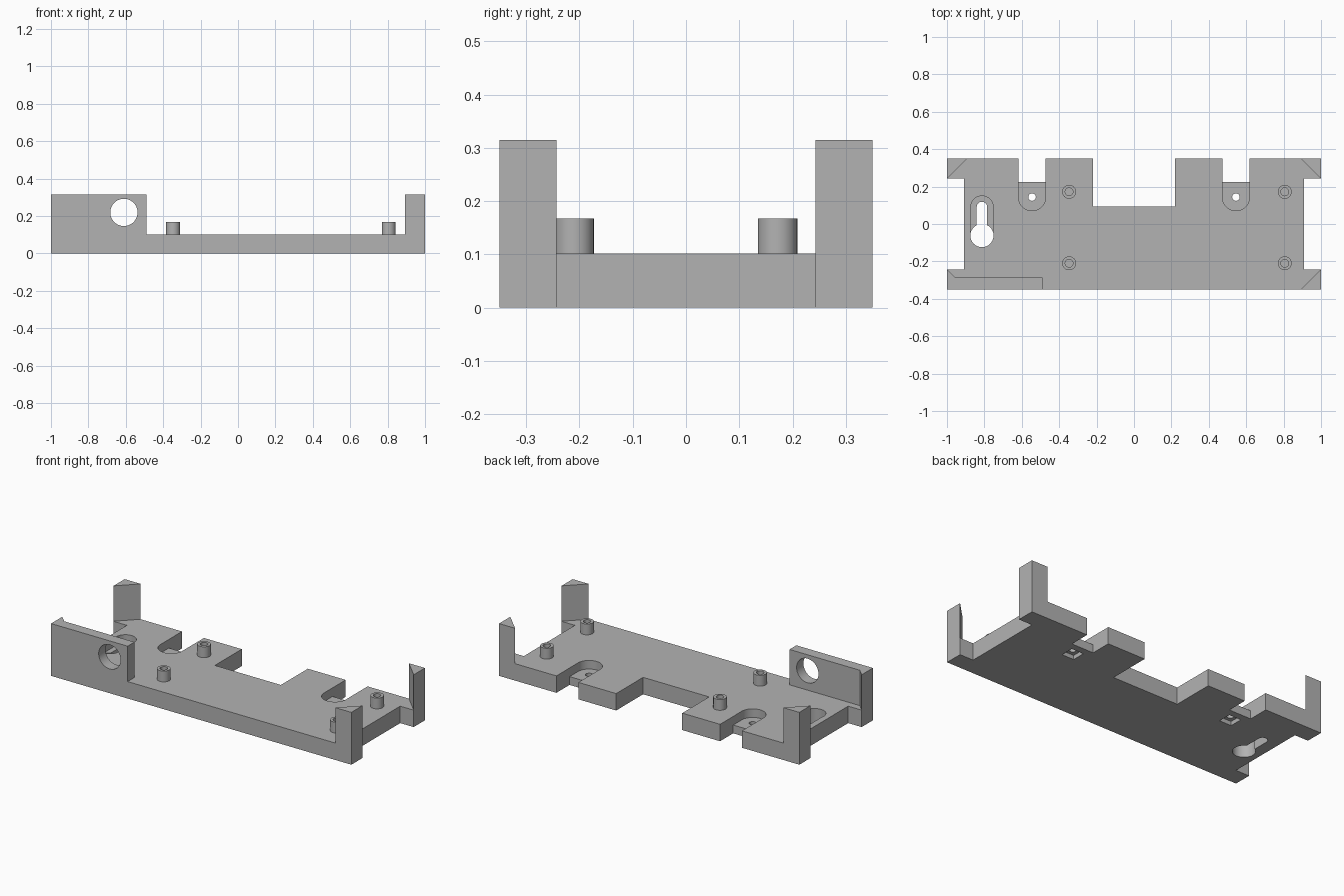
import bpy, bmesh, math

if "Cube" in bpy.data.objects:
    bpy.data.objects.remove(bpy.data.objects["Cube"])

H = 0.102    # plate thickness
TOP = 0.315  # top of the corner posts
grey = bpy.data.materials.new("plain grey")
grey.diffuse_color = (0.45, 0.45, 0.45, 1)
grey.use_nodes = True
grey.node_tree.nodes["Principled BSDF"].inputs["Base Color"].default_value = grey.diffuse_color


def prism(name, pts, z0, z1):
    """Extrude a closed xy outline (counter-clockwise) from z0 to z1."""
    bm = bmesh.new()
    low = [bm.verts.new((x, y, z0)) for x, y in pts]
    high = [bm.verts.new((x, y, z1)) for x, y in pts]
    bm.faces.new(low[::-1])
    bm.faces.new(high)
    n = len(pts)
    for i in range(n):
        j = (i + 1) % n
        bm.faces.new((low[i], low[j], high[j], high[i]))
    bmesh.ops.recalc_face_normals(bm, faces=bm.faces[:])
    me = bpy.data.meshes.new(name)
    bm.to_mesh(me)
    bm.free()
    me.materials.append(grey)
    ob = bpy.data.objects.new(name, me)
    bpy.context.collection.objects.link(ob)
    return ob


def arc(cx, cy, r, a0, a1, n):
    return [(cx + r * math.cos(math.radians(a0 + (a1 - a0) * i / n)),
             cy + r * math.sin(math.radians(a0 + (a1 - a0) * i / n))) for i in range(n + 1)]


def circle(cx, cy, r, n=40):
    return arc(cx, cy, r, 0, 360, n)[:-1]


def rect(x0, x1, y0, y1):
    return [(x0, y0), (x1, y0), (x1, y1), (x0, y1)]


def select(ob):
    bpy.ops.object.select_all(action='DESELECT')
    ob.select_set(True)
    bpy.context.view_layer.objects.active = ob


def cut(ob, cutter):
    m = ob.modifiers.new("cut", 'BOOLEAN')
    m.operation, m.solver, m.object = 'DIFFERENCE', 'EXACT', cutter
    select(ob)
    bpy.ops.object.modifier_apply(modifier=m.name)
    bpy.data.objects.remove(cutter, do_unlink=True)


def smooth(ob):
    select(ob)
    bpy.ops.object.shade_smooth_by_angle(angle=math.radians(30))


# Base plate with side notches and a wide back notch
half = [(0.22, 0.094), (0.22, 0.35), (1, 0.35), (1, 0.243), (0.91, 0.243),
        (0.91, -0.243), (1, -0.243), (1, -0.35)]
outline = half[::-1] + [(-x, y) for x, y in half]
# order: front right -> back notch right -> back notch left -> front left
plate = prism("base_plate", outline, 0, H)

# Screw lugs: U pocket, open back, nut recess below, screw hole
for x in (-0.545, 0.545):
    cy, r = 0.144, 0.073
    cut(plate, prism("pocket", arc(x, cy, r, 180, 360, 24) + [(x + r, 0.4), (x - r, 0.4)], 0.05, 0.2))
    cut(plate, prism("open", rect(x - r, x + r, 0.225, 0.4), -0.1, 0.2))
    cut(plate, prism("nut", rect(x - 0.04, x + 0.04, cy - 0.04, cy + 0.04), -0.1, 0.025))
    cut(plate, prism("screw", circle(x, cy, 0.02, 24), -0.1, 0.2))

# Keyhole hanger: wide recess above, narrow slot and round hole through
kx = -0.813
for r, top, z0 in ((0.06, 0.15, 0.05), (0.028, 0.119, -0.1)):
    pts = arc(kx, top - r, r, 0, 180, 24) + [(kx - r, -0.062), (kx + r, -0.062)]
    cut(plate, prism("slot", pts, z0, 0.2))
cut(plate, prism("round", circle(kx, -0.062, 0.062), -0.1, 0.2))
smooth(plate)

# Triangular corner posts
for name, sx, sy in (("post_back_left", -1, 1), ("post_back_right", 1, 1), ("post_front_right", 1, -1)):
    prism(name, [(sx, sy * 0.35), (sx * 0.893, sy * 0.35), (sx, sy * 0.243)], H, TOP)

# Front wall with its corner gusset and a round cable hole
wall = prism("front_wall", [(-1, -0.35), (-0.49, -0.35), (-0.49, -0.285), (-0.958, -0.285), (-1, -0.243)], H, TOP)
hole = prism("cable_hole", circle(0, 0, 0.073, 48), -0.2, 0.2)
hole.rotation_euler = (math.pi / 2, 0, 0)
hole.location = (-0.61, -0.32, 0.219)
bpy.context.view_layer.update()
cut(wall, hole)
smooth(wall)

# Board standoffs with blind screw holes
for i, (x, y) in enumerate([(-0.347, 0.172), (-0.347, -0.21), (0.806, 0.172), (0.806, -0.21)]):
    post = prism(f"standoff_{i + 1}", circle(x, y, 0.037, 32), H, 0.167)
    cut(post, prism("bore", circle(x, y, 0.021, 24), 0, 0.3))
    smooth(post)
